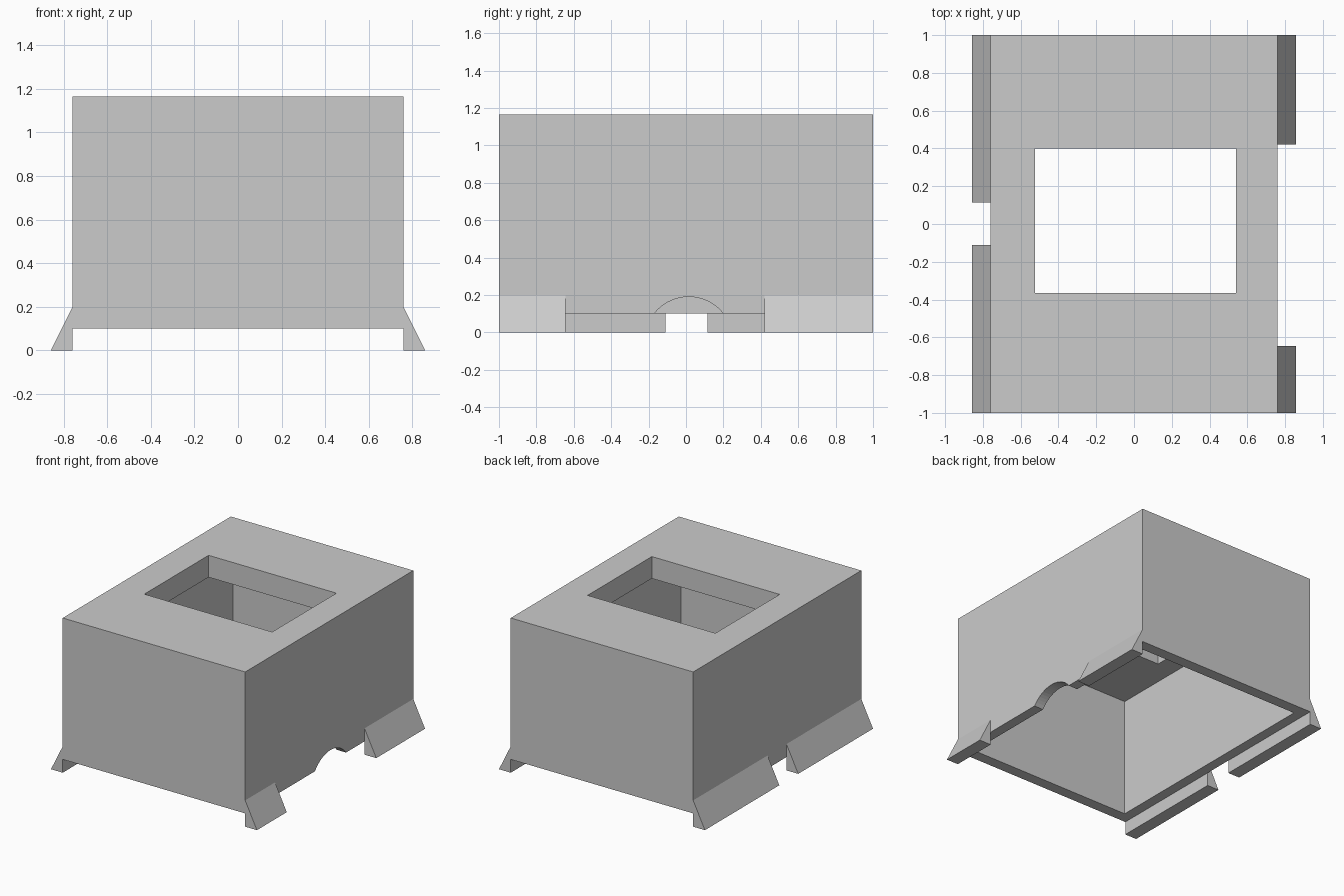
import bpy, bmesh, math

old = bpy.data.objects.get("Cube")
if old:
    bpy.data.objects.remove(old, do_unlink=True)

grey = bpy.data.materials.new("plain grey")
grey.use_nodes = True
grey.diffuse_color = (0.6, 0.6, 0.6, 1)
grey.node_tree.nodes["Principled BSDF"].inputs["Base Color"].default_value = (0.6, 0.6, 0.6, 1)


def add_object(name, bm):
    bmesh.ops.recalc_face_normals(bm, faces=bm.faces)
    mesh = bpy.data.meshes.new(name)
    bm.to_mesh(mesh)
    bm.free()
    mesh.materials.append(grey)
    obj = bpy.data.objects.new(name, mesh)
    bpy.context.collection.objects.link(obj)
    return obj


def box(name, low, high):
    bm = bmesh.new()
    bmesh.ops.create_cube(bm, size=1)
    for v in bm.verts:
        v.co = [low[i] + (v.co[i] + 0.5) * (high[i] - low[i]) for i in range(3)]
    return add_object(name, bm)


def prism(name, profile, axis, start, end):
    """Extrude a closed 2D profile along the x (0) or y (1) axis."""
    bm = bmesh.new()
    place = lambda p: (start, p[0], p[1]) if axis == 0 else (p[0], start, p[1])
    face = bm.faces.new([bm.verts.new(place(p)) for p in profile])
    result = bmesh.ops.extrude_face_region(bm, geom=[face])
    for v in result["geom"]:
        if isinstance(v, bmesh.types.BMVert):
            v.co[axis] = end
    return add_object(name, bm)


# Hollow housing, open underneath
HALF_X, BASE, TOP = 0.76, 0.10, 1.165
housing = box("housing", (-HALF_X, -1, BASE), (HALF_X, 1, TOP))

# Cutters: inner cavity, roof opening and cable arch in the +x wall
cavity = box("cavity_cutter", (-0.683, -0.915, -0.1), (0.683, 0.915, 1.0))
opening = box("opening_cutter", (-0.525, -0.365, 0.9), (0.54, 0.4, 1.3))
RADIUS, ARCH_Y, ARCH_Z = 0.235, 0.015, -0.045
circle = [(ARCH_Y + RADIUS * math.cos(a), ARCH_Z + RADIUS * math.sin(a))
          for a in (i * math.tau / 64 for i in range(64))]
arch = prism("arch_cutter", circle, 0, 0.6, 0.9)

for cutter in (cavity, opening, arch):
    cutter.hide_render = True
    cutter.hide_set(True)
    cutter.display_type = 'WIRE'
    mod = housing.modifiers.new(cutter.name, 'BOOLEAN')
    mod.operation = 'DIFFERENCE'
    mod.solver = 'EXACT'
    mod.object = cutter

# Bake the cuts, then drop the cutters
baked = bpy.data.meshes.new_from_object(
    housing.evaluated_get(bpy.context.evaluated_depsgraph_get()))
housing.modifiers.clear()
housing.data = baked
for cutter in (cavity, opening, arch):
    bpy.data.objects.remove(cutter, do_unlink=True)

# Sloping wedge feet along both long sides
feet = [("right_front_foot", -1, -1, -0.11), ("right_back_foot", -1, 0.115, 1),
        ("left_front_foot", 1, -1, -0.645), ("left_back_foot", 1, 0.42, 1)]
for name, side, start, end in feet:
    wedge = [(side * HALF_X, 0), (side * 0.858, 0), (side * HALF_X, 0.198)]
    prism(name, wedge, 1, start, end)
